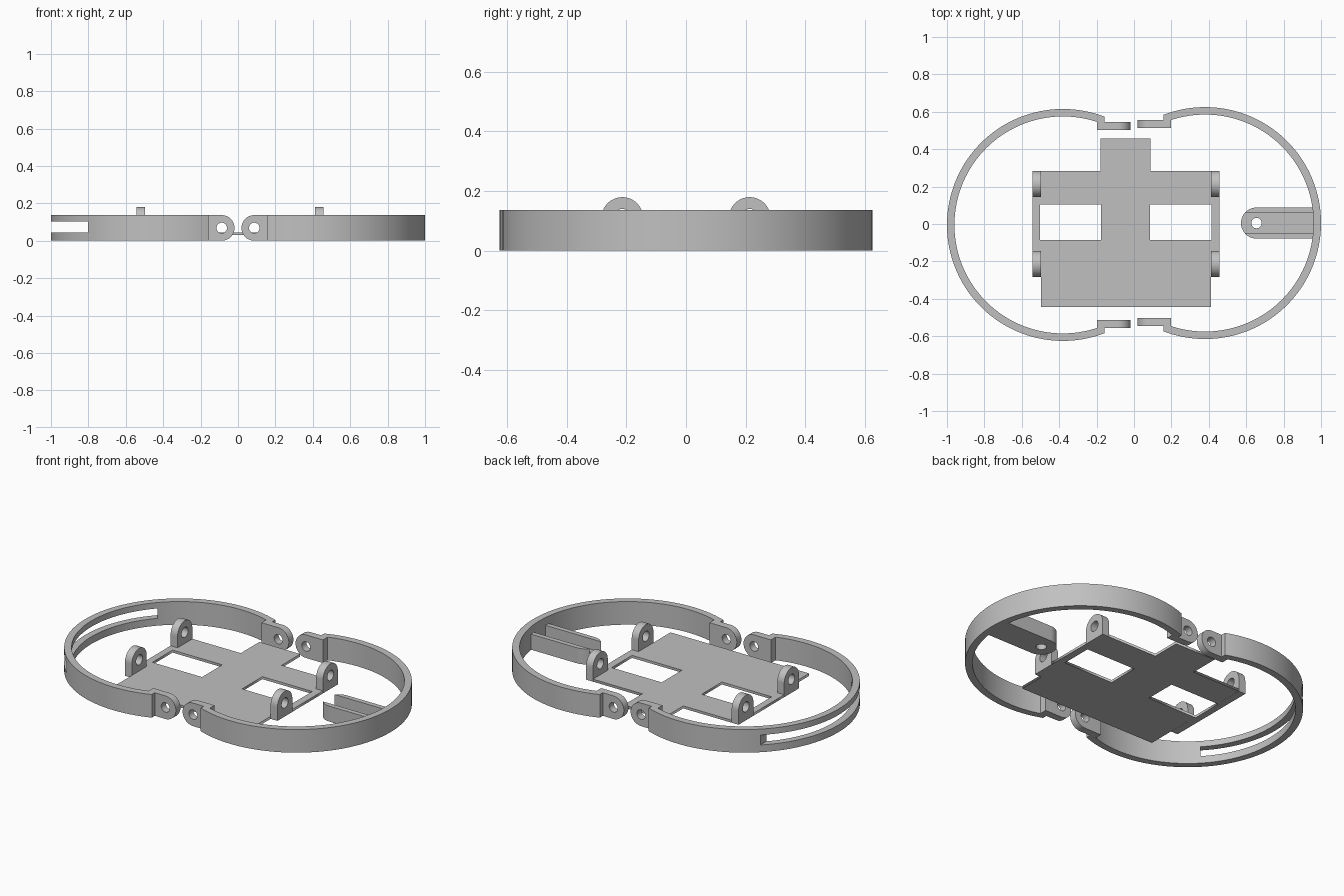
import bpy, bmesh, math
from mathutils import Matrix, Vector

if "Cube" in bpy.data.objects:
    bpy.data.objects.remove(bpy.data.objects["Cube"])

grey = bpy.data.materials.new("plain grey")
grey.diffuse_color = (0.53, 0.53, 0.53, 1)
grey.use_nodes = True
grey.node_tree.nodes["Principled BSDF"].inputs["Base Color"].default_value = grey.diffuse_color

UPRIGHT_XZ = Matrix.Rotation(math.pi / 2, 4, 'X')                 # profile (x, z)
UPRIGHT_YZ = Matrix(((0, 0, 1, 0), (1, 0, 0, 0), (0, 1, 0, 0), (0, 0, 0, 1)))  # profile (y, z)


def arc(cx, cy, r, a0, a1, n):
    return [(cx + r * math.cos(a0 + (a1 - a0) * i / n),
             cy + r * math.sin(a0 + (a1 - a0) * i / n)) for i in range(n + 1)]


def circle(cx, cy, r, n=32):
    return arc(cx, cy, r, 0, 2 * math.pi, n)[:-1]


def rect(x0, y0, x1, y1):
    return [(x0, y0), (x1, y0), (x1, y1), (x0, y1)]


def slab(name, loops, lo, hi, orient=Matrix(), smooth=True):
    """Extrude an outline with holes from lo to hi along its normal."""
    cu = bpy.data.curves.new(name, 'CURVE')
    cu.dimensions = '2D'
    cu.fill_mode = 'BOTH'
    cu.extrude = (hi - lo) / 2
    for loop in loops:
        s = cu.splines.new('POLY')
        s.points.add(len(loop) - 1)
        s.use_cyclic_u = True
        for p, (x, y) in zip(s.points, loop):
            p.co = (x, y, 0, 1)
    tmp = bpy.data.objects.new(name + "_outline", cu)
    bpy.context.collection.objects.link(tmp)
    bpy.context.view_layer.update()
    dg = bpy.context.evaluated_depsgraph_get()
    me = bpy.data.meshes.new_from_object(tmp.evaluated_get(dg))
    bpy.data.objects.remove(tmp)
    me.transform(orient @ Matrix.Translation((0, 0, (lo + hi) / 2)))
    bm = bmesh.new()
    bm.from_mesh(me)
    bmesh.ops.remove_doubles(bm, verts=bm.verts, dist=1e-5)
    bmesh.ops.recalc_face_normals(bm, faces=bm.faces)
    bm.to_mesh(me)
    bm.free()
    me.materials.clear()
    me.materials.append(grey)
    ob = bpy.data.objects.new(name, me)
    bpy.context.collection.objects.link(ob)
    if smooth:
        bpy.ops.object.select_all(action='DESELECT')
        ob.select_set(True)
        bpy.context.view_layer.objects.active = ob
        bpy.ops.object.shade_smooth_by_angle(angle=math.radians(30))
    return ob


H = 0.137                      # band height
CX, CY = -0.38, -0.005         # left band centre
R_OUT, R_IN, END = 0.62, 0.58, 0.223

# Open bands with hinge tabs; the right side is the left one turned half round
for side in ("left", "right"):
    turn = Matrix.Rotation(math.pi if side == "right" else 0, 4, 'Z')
    ao, ai = math.acos(END / R_OUT), math.acos(END / R_IN)
    outline = (arc(CX, CY, R_OUT, ao, 2 * math.pi - ao, 96)
               + arc(CX, CY, R_IN, 2 * math.pi - ai, ai, 96))
    band = slab(side + "_band", [outline], 0, H, turn)
    if side == "left":
        # Long slot through the outer end of the left band
        cutter = slab("slot_cutter", [rect(-1.1, -0.7, -0.803, 0.7)], 0.043, 0.102, smooth=False)
        cutter.hide_render = True
        cutter.hide_viewport = True
        mod = band.modifiers.new("slot", 'BOOLEAN')
        mod.operation = 'DIFFERENCE'
        mod.solver = 'EXACT'
        mod.object = cutter
    r = H / 2
    tab = [(-0.198, 0), (-0.087, 0)] + arc(-0.087, r, r, -math.pi / 2, math.pi / 2, 24)[1:] + [(-0.198, H)]
    for end, y in (("front", CY - 0.529), ("back", CY + 0.529)):
        slab(f"{side}_{end}_hinge_tab", [tab, circle(-0.087, r, 0.028)],
             -y - 0.0215, -y + 0.0215, turn @ UPRIGHT_XZ)

# Base plate with neck, side strips and two windows
PZ0, PZ1 = 0.03, 0.045
plate = [(-0.497, -0.443), (0.412, -0.443), (0.412, -0.144), (0.457, -0.144),
         (0.457, 0.144), (0.412, 0.144), (0.412, 0.283), (0.088, 0.283),
         (0.088, 0.457), (-0.18, 0.457), (-0.18, 0.283), (-0.497, 0.283),
         (-0.497, 0.144), (-0.543, 0.144), (-0.543, -0.144), (-0.497, -0.144)]
slab("base_plate", [plate, rect(-0.503, -0.085, -0.176, 0.105),
                    rect(0.086, -0.085, 0.414, 0.105)], PZ0, PZ1, smooth=False)

# Four rounded lugs with pin holes
LR, LZ = 0.0695, 0.11
for sx, x0 in (("left", -0.543), ("right", 0.412)):
    for sy, y in (("front", -0.2135), ("back", 0.2135)):
        lug = [(y - LR, PZ0), (y + LR, PZ0)] + arc(y, LZ, LR, 0, math.pi, 32)
        slab(f"{sx}_{sy}_lug", [lug, circle(y, LZ, 0.03)], x0, x0 + 0.045, UPRIGHT_YZ)

# Channel arm reaching inward from the right band
AX, AY, AR, CH = 0.655, 0.005, 0.083, 0.054
tip = arc(AX, AY, AR, math.pi / 2, 1.5 * math.pi, 40)
slab("arm_floor", [[(0.965, AY + AR)] + tip + [(0.965, AY - AR)], circle(AX, AY, 0.028)], 0, 0.03)
a = math.asin(CH / AR)
for name, s in (("back", 1), ("front", -1)):
    side = [(x, AY + s * (y - AY)) for x, y in
            [(0.965, AY + AR)] + arc(AX, AY, AR, math.pi / 2, math.pi - a, 16) + [(0.965, AY + CH)]]
    slab(f"arm_{name}_wall", [side], 0.03, 0.092)
